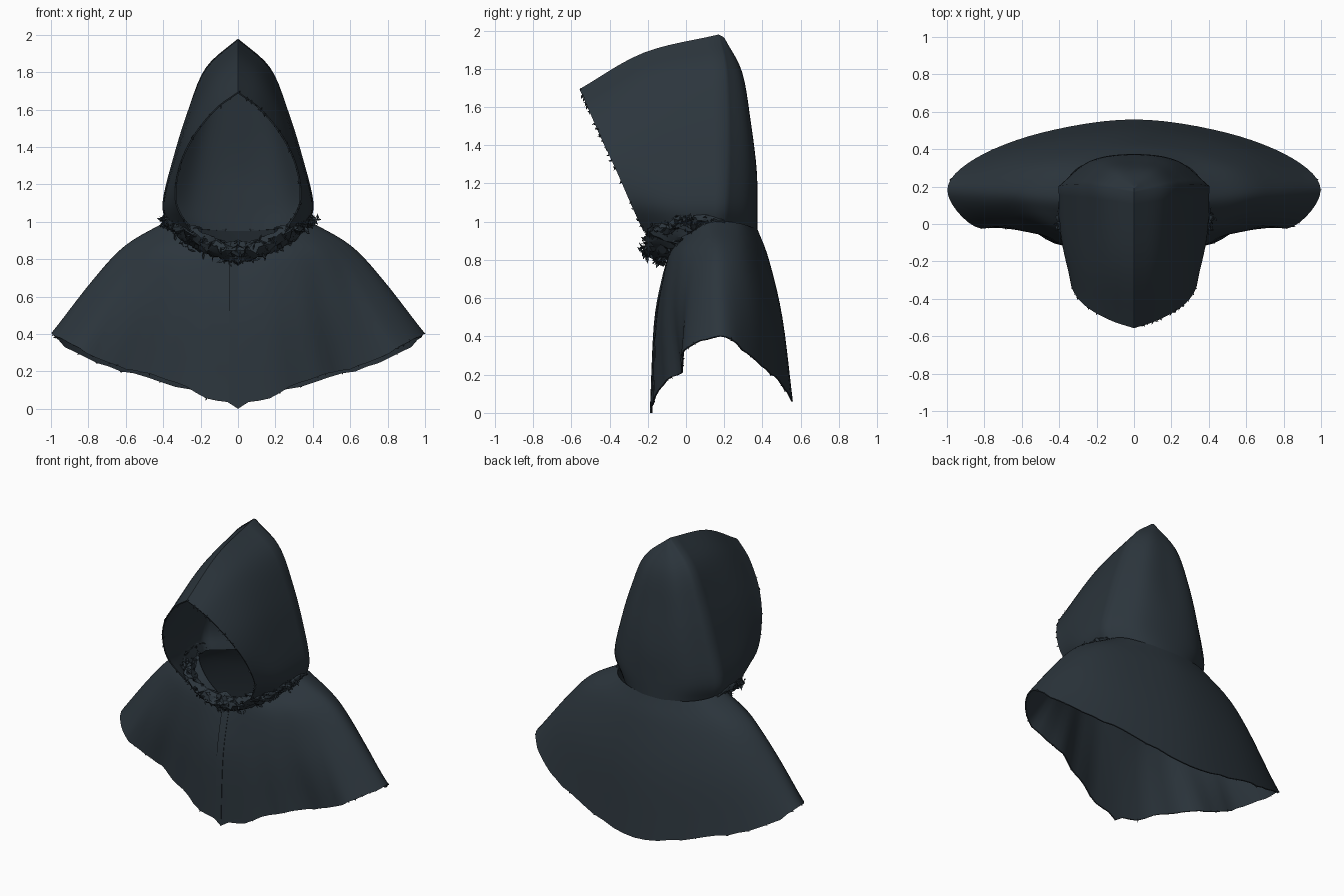
import bpy, bmesh, math, random
from mathutils import Vector

if "Cube" in bpy.data.objects:
    bpy.data.objects.remove(bpy.data.objects["Cube"])

random.seed(4)
cloth = bpy.data.materials.new("dark slate cloth")
cloth.diffuse_color = (0.025, 0.036, 0.046, 1)
cloth.use_nodes = True
cloth.node_tree.nodes["Principled BSDF"].inputs["Base Color"].default_value = cloth.diffuse_color


def spline(pts, steps, round_ends=False):
    """Smooth curve through pts; round_ends continues it across the x = 0 plane."""
    p = [Vector(q) for q in pts]

    def ghost(a, b):
        if round_ends and abs(a.x) < 1e-6:
            return Vector((-b.x, b.y, b.z))
        return 2 * a - b
    p = [ghost(p[0], p[1])] + p + [ghost(p[-1], p[-2])]
    out = []
    for i in range(1, len(p) - 2):
        a, b, c, d = p[i - 1:i + 3]
        for s in range(steps):
            t = s / steps
            out.append(0.5 * (2 * b + (c - a) * t + (2 * a - 5 * b + 4 * c - d) * t * t
                              + (3 * b - a - 3 * c + d) * t ** 3))
    return out + [p[-2].copy()]


def loft(rows, n_along, n_across, round_along=False, round_across=False):
    """Grid of points through the given rows."""
    rows = [spline(r, n_along, round_along) for r in rows]
    cols = [spline(c, n_across, round_across) for c in zip(*rows)]
    return [list(r) for r in zip(*cols)]


def build(name, verts, faces, mirror=True, thickness=0.008, angle=40):
    me = bpy.data.meshes.new(name)
    me.from_pydata([tuple(v) for v in verts], [], faces)
    me.materials.append(cloth)
    bm = bmesh.new()
    bm.from_mesh(me)
    bmesh.ops.remove_doubles(bm, verts=bm.verts, dist=1e-5)
    bmesh.ops.recalc_face_normals(bm, faces=bm.faces)
    bm.to_mesh(me)
    bm.free()
    ob = bpy.data.objects.new(name, me)
    bpy.context.collection.objects.link(ob)
    bpy.ops.object.select_all(action='DESELECT')
    ob.select_set(True)
    bpy.context.view_layer.objects.active = ob
    if mirror:
        ob.modifiers.new("mirror", 'MIRROR').merge_threshold = 0.002
        bpy.ops.object.modifier_apply(modifier="mirror")
    if thickness:
        so = ob.modifiers.new("cloth", 'SOLIDIFY')
        so.thickness = thickness
        so.offset = 0
        bpy.ops.object.modifier_apply(modifier="cloth")
    bpy.ops.object.shade_smooth_by_angle(angle=math.radians(angle))
    return ob


def build_grid(name, grid, **kw):
    w = len(grid[0])
    faces = [(r * w + c, r * w + c + 1, (r + 1) * w + c + 1, (r + 1) * w + c)
             for r in range(len(grid) - 1) for c in range(w - 1)]
    return build(name, [v for row in grid for v in row], faces, **kw)


# Shoulder cape: half rings from front centre to back centre, neck to hem
cape = loft([
    [(0, -.08, .80), (.13, -.07, .87), (.24, -.02, .92), (.33, .05, .97), (.38, .14, 1.0), (.33, .27, .99), (.20, .34, .97), (0, .37, .96)],
    [(0, -.12, .66), (.24, -.10, .76), (.42, -.03, .82), (.55, .07, .85), (.60, .17, .87), (.53, .30, .84), (.32, .39, .80), (0, .43, .80)],
    [(0, -.16, .43), (.27, -.135, .48), (.49, -.055, .55), (.69, .03, .62), (.77, .17, .69), (.69, .33, .60), (.42, .445, .53), (0, .50, .50)],
    [(0, -.18, .0), (.33, -.13, .145), (.60, -.02, .215), (.85, -.01, .32), (.995, .18, .40), (.85, .345, .29), (.49, .485, .165), (0, .555, .06)],
], 6, 5, round_along=True)
# Soft front folds that grow towards the hem, and a slightly uneven hem edge
for r, row in enumerate(cape):
    k = (r / (len(cape) - 1)) ** 2
    for c, v in enumerate(row):
        if 2 < c < 18:
            v.y += 0.007 * k * math.sin(c * 1.3)
        if 2 < c < len(row) - 3 and r == len(cape) - 1:
            v.z += random.uniform(-.007, .007)
        if c in (1, 2):  # straight slope to a pointed front hem
            v.z += (3 - c) * .014 * k
build_grid("shoulder_cape", cape)

# Front closing: one edge lapped over the other
lap = [[Vector((x, row[0].y - .006, row[0].z + abs(x) * .8)) for x in (-.045, -.02, 0.0)]
       for row in cape]
build_grid("front_lap", lap, mirror=False, thickness=.004)

# Hood sides: arches from the ridge down to the neck, face opening to rear crease
crease = [(0, .17, 1.975), (.17, .20, 1.82), (.265, .21, 1.59), (.34, .21, 1.35), (.40, .20, 1.10), (.37, .18, .97)]
side = loft([
    [(0, -.555, 1.69), (.12, -.515, 1.60), (.24, -.45, 1.45), (.315, -.37, 1.28), (.33, -.29, 1.10), (.25, -.22, .95)],
    [(0, -.22, 1.88), (.14, -.20, 1.75), (.26, -.18, 1.53), (.335, -.14, 1.31), (.385, -.08, 1.10), (.355, -.04, .97)],
    crease,
], 5, 6)
# Hood back: rounded panel behind the crease
back = loft([
    crease,
    [(0, .19, 1.965), (.10, .275, 1.79), (.16, .315, 1.55), (.20, .335, 1.32), (.23, .335, 1.10), (.20, .33, .96)],
    [(0, .20, 1.955), (0, .29, 1.78), (0, .335, 1.52), (0, .365, 1.28), (0, .37, 1.10), (0, .37, .95)],
], 5, 6, round_across=True)
build_grid("hood", side + back[1:], angle=62)

# Crumpled collar between the hood and the cape
collar = loft([
    [(0, -.13, .89), (.13, -.17, .92), (.25, -.20, .98), (.355, -.08, 1.02), (.385, .08, 1.04), (.38, .20, 1.01)],
    [(0, -.215, .84), (.16, -.205, .87), (.30, -.16, .95), (.39, -.03, 1.0), (.40, .09, 1.02), (.385, .20, 1.0)],
    [(0, -.11, .78), (.16, -.09, .82), (.29, -.02, .90), (.37, .06, .97), (.38, .13, .99), (.365, .20, .98)],
], 6, 4, round_along=True)
for row in collar:
    for c, v in enumerate(row):
        j = .016 if c < 22 else .005
        v += Vector((0 if c == 0 else random.uniform(-j, j), random.uniform(-j, j), random.uniform(-j, j)))
build_grid("crumpled_collar", collar, thickness=.006, angle=25)


def scraps(name, spots, count, size, spread):
    """Small torn slivers scattered near the given points on both sides."""
    verts, faces = [], []
    for _ in range(count):
        o = random.choice(spots).copy()
        o.x *= random.choice((-1, 1))
        o += Vector([random.uniform(-spread, spread) for _ in range(3)])
        d = Vector([random.gauss(0, 1) for _ in range(3)]).normalized() * size * random.uniform(.5, 1)
        e = d.orthogonal().normalized() * size * random.uniform(.15, .4)
        n = len(verts)
        verts += [o - d, o + e, o + d, o - e]
        faces.append((n, n + 1, n + 2, n + 3))
    build(name, verts, faces, mirror=False, thickness=.003)


# Frayed threads on the collar, the face opening and the hem
scraps("collar_fray", [v for row in collar[2:] for v in row[:22]], 240, .026, .018)
scraps("opening_fray", side[0], 50, .016, .005)
scraps("hem_fray", cape[-1][2:-2], 30, .012, .003)
